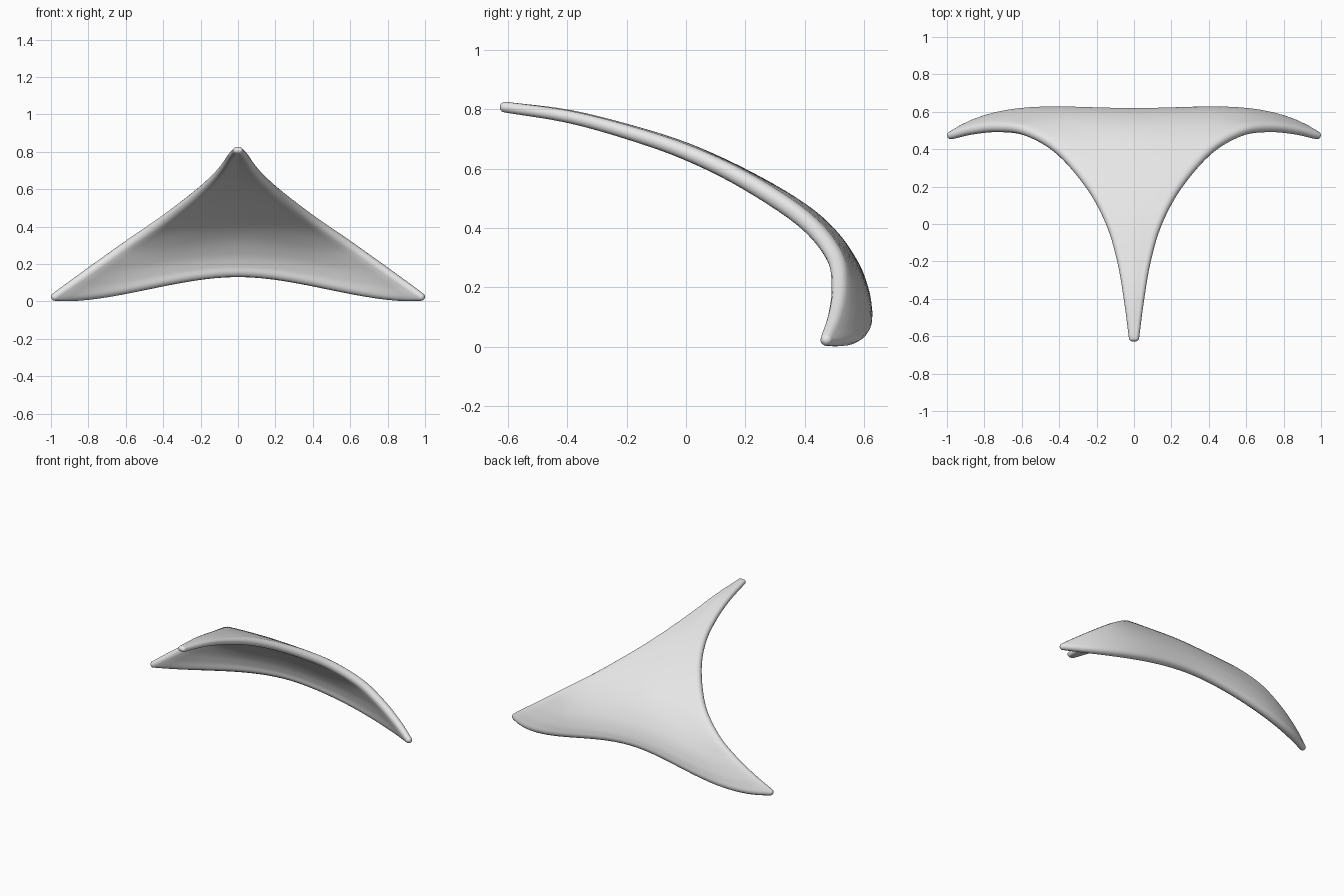
import bpy, bmesh, math
from mathutils import Vector

if "Cube" in bpy.data.objects:
    bpy.data.objects.remove(bpy.data.objects["Cube"])

# Key rows, front tip to back hem: edge x, y, z, then centre-line y, z
KEYS = [
    (.009, -.610, .808, -.610, .808), (.034, -.40, .776, -.40, .779),
    (.066, -.20, .724, -.20, .728), (.122, .00, .656, .00, .662),
    (.226, .20, .560, .20, .568), (.395, .398, .430, .388, .456),
    (.572, .500, .308, .490, .365), (.725, .520, .200, .555, .270),
    (.865, .505, .102, .583, .200), (.979, .474, .024, .590, .160)]
STEPS, HALF, RIM, FAN = 5, 16, 6, 6


def spline(t):
    """Catmull-Rom sample of the key rows, t from 0 to 1."""
    last = len(KEYS) - 1
    i = min(int(t * last), last - 1)
    f = t * last - i
    b, c = KEYS[i], KEYS[i + 1]
    a = KEYS[i - 1] if i else [2 * p - q for p, q in zip(b, c)]
    d = KEYS[i + 2] if i + 2 <= last else [2 * q - p for p, q in zip(b, c)]
    return [.5 * (2 * q + (r - p) * f + (2 * p - 5 * q + 4 * r - s) * f * f
                  + (3 * q - p - 3 * r + s) * f ** 3) for p, q, r, s in zip(a, b, c, d)]


def middle_point(t, u):
    """Point on the middle surface; u runs from -1 to 1 across a row."""
    ex, ey, ez, cy, cz = spline(t)
    s = abs(u)
    bulge = .12 * t * t * s * s * (1 - s * s)
    return Vector((ex * u, cy + (ey - cy) * s ** 3 + bulge,
                   cz + (ez - cz) * s * s * (3 - 2 * s)))


# Middle surface of the curved shell
rows, cols = (len(KEYS) - 1) * STEPS + 1, HALF * 2 + 1
mid = bmesh.new()
grid = [[mid.verts.new(middle_point(i / (rows - 1), j / HALF - 1)) for j in range(cols)]
        for i in range(rows)]
for i in range(rows - 1):
    for j in range(cols - 1):
        mid.faces.new((grid[i][j], grid[i + 1][j], grid[i + 1][j + 1], grid[i][j + 1]))
mid.normal_update()


def up(i, j):
    return grid[i][j].normal


def half_thickness(i, j):
    """Thinner at the front tip and at the two wing tips."""
    t, s = i / (rows - 1), abs(j / HALF - 1)
    return (.018 + .012 * min(1, 2 * t)) * (1 - .3 * (t * s) ** 8)


# Outer and inner skins
bm = bmesh.new()
skins = []
for side in (1, -1):
    skin = [[bm.verts.new(grid[i][j].co + up(i, j) * half_thickness(i, j) * side)
             for j in range(cols)] for i in range(rows)]
    for i in range(rows - 1):
        for j in range(cols - 1):
            bm.faces.new((skin[i][j], skin[i + 1][j], skin[i + 1][j + 1], skin[i][j + 1]))
    skins.append(skin)

# Rounded rim joining the skins, fanned out at the corners
loop = ([(i, 0) for i in range(rows)] + [(rows - 1, j) for j in range(1, cols)]
        + [(i, cols - 1) for i in range(rows - 2, -1, -1)]
        + [(0, j) for j in range(cols - 2, 0, -1)])
rings = []
for k, (i, j) in enumerate(loop):
    p, n, h = grid[i][j].co, up(i, j), half_thickness(i, j)
    before, after = (grid[a][b].co for a, b in (loop[k - 1], loop[(k + 1) % len(loop)]))
    out_a = (p - before).cross(n).normalized()
    out_b = (after - p).cross(n).normalized()
    corner = i in (0, rows - 1) and j in (0, cols - 1)
    outs = [out_a.slerp(out_b, q / FAN) for q in range(FAN + 1)] if corner \
        else [(out_a + out_b).normalized()]
    for out in outs:
        ring = [skins[0][i][j]]
        for m in range(1, RIM):
            a = math.pi * m / RIM
            ring.append(bm.verts.new(p + (n * math.cos(a) + out * math.sin(a)) * h))
        rings.append(ring + [skins[1][i][j]])
for k, ring in enumerate(rings):
    nxt = rings[(k + 1) % len(rings)]
    for m in range(RIM):
        bm.faces.new(list(dict.fromkeys((ring[m], ring[m + 1], nxt[m + 1], nxt[m]))))
bmesh.ops.recalc_face_normals(bm, faces=bm.faces)
for f in bm.faces:
    f.smooth = True

mesh = bpy.data.meshes.new("curved_shell")
bm.to_mesh(mesh)
bm.free()
mid.free()
shell = bpy.data.objects.new("curved_shell", mesh)
bpy.context.collection.objects.link(shell)

# Single flat colour
grey = bpy.data.materials.new("light grey")
grey.diffuse_color = (.8, .8, .8, 1)
grey.use_nodes = True
grey.node_tree.nodes["Principled BSDF"].inputs["Base Color"].default_value = grey.diffuse_color
mesh.materials.append(grey)
